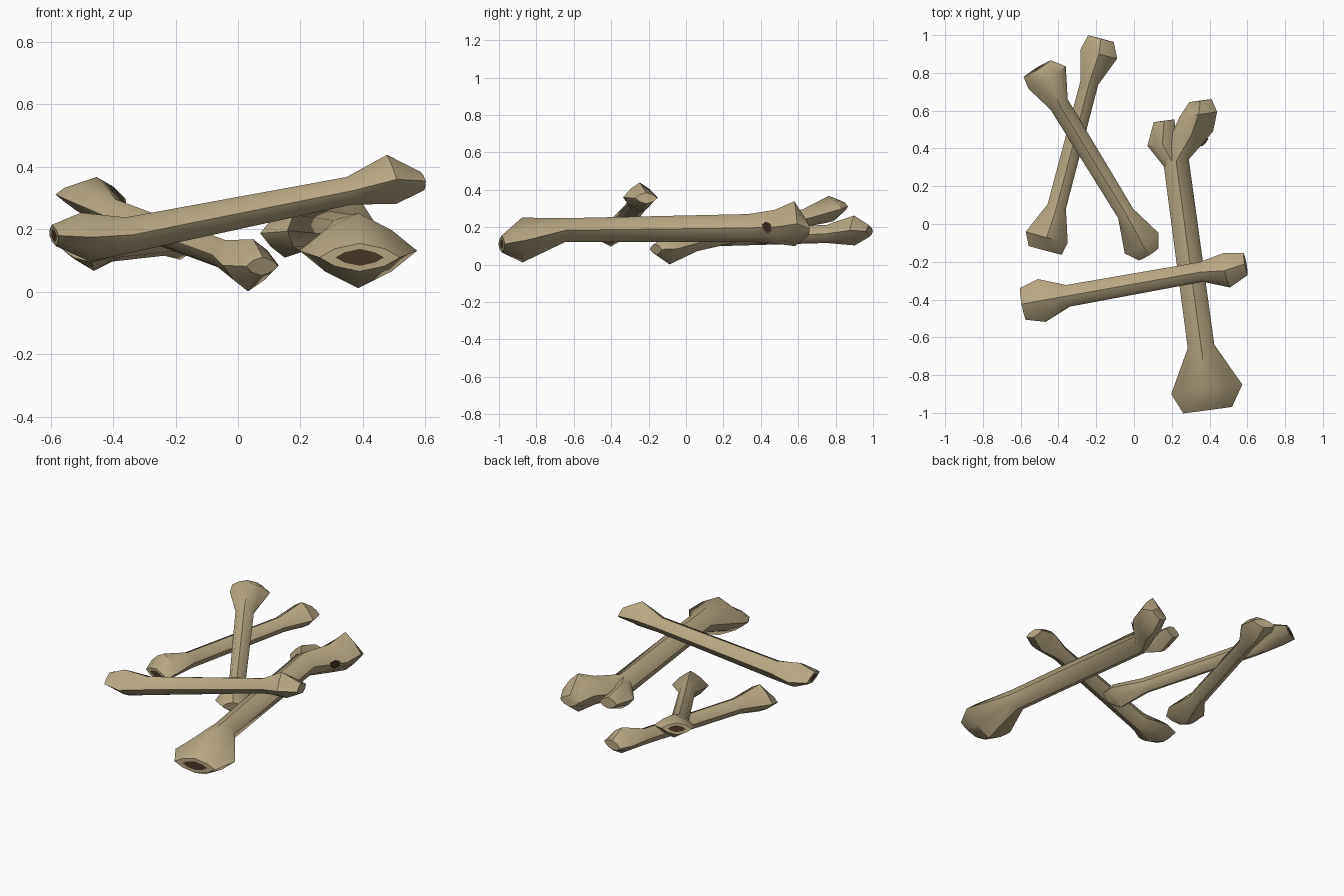
import bpy, bmesh, math
from mathutils import Vector
from mathutils.bvhtree import BVHTree

if "Cube" in bpy.data.objects:
    bpy.data.objects.remove(bpy.data.objects["Cube"], do_unlink=True)


def make_material(name, colour):
    mat = bpy.data.materials.new(name)
    mat.use_nodes = True
    mat.diffuse_color = (*colour, 1)
    mat.node_tree.nodes["Principled BSDF"].inputs["Base Color"].default_value = (*colour, 1)
    return mat


bone_tan = make_material("bone tan", (0.48, 0.385, 0.225))
marrow_brown = make_material("marrow brown", (0.07, 0.036, 0.02))


def frame(start, end):
    """Origin, axis, side and up directions of a bone."""
    origin = Vector(start)
    axis = (Vector(end) - origin).normalized()
    side = axis.cross(Vector((0, 0, 1))).normalized()
    return origin, axis, side, side.cross(axis)


def add_ring(bm, fr, ring, size=1.0):
    """Eight-sided ring: distance, side offset, up offset, half width, half height, corner fullness."""
    origin, axis, side, up = fr
    s, cx, cz, w, h, k = ring
    corners = ((1, 0), (k, k), (0, 1), (-k, k), (-1, 0), (-k, -k), (0, -1), (k, -k))
    centre = origin + axis * s
    return [bm.verts.new(centre + side * (cx + a * w * size) + up * (cz + b * h * size))
            for a, b in corners]


def bridge(bm, first, second):
    n = len(first)
    for i in range(n):
        bm.faces.new((first[i], first[(i + 1) % n], second[(i + 1) % n], second[i]))


def loft(bm, fr, rings, dark_ends=()):
    loops = [add_ring(bm, fr, ring) for ring in rings]
    for first, second in zip(loops, loops[1:]):
        bridge(bm, first, second)
    for index in (0, -1):
        cap = loops[index]
        if index in dark_ends:
            # Exposed marrow inset in the broken end
            inner = add_ring(bm, fr, rings[index], 0.6)
            bridge(bm, cap, inner)
            bm.faces.new(inner).material_index = 1
        else:
            bm.faces.new(cap)


def finish(bm, name):
    bmesh.ops.recalc_face_normals(bm, faces=bm.faces)
    mesh = bpy.data.meshes.new(name)
    bm.to_mesh(mesh)
    obj = bpy.data.objects.new(name, mesh)
    bpy.context.collection.objects.link(obj)
    mesh.materials.append(bone_tan)
    mesh.materials.append(marrow_brown)
    bpy.ops.object.select_all(action="DESELECT")
    obj.select_set(True)
    bpy.context.view_layer.objects.active = obj
    bpy.ops.object.shade_smooth_by_angle(angle=math.radians(42))
    return obj


ROUND, KNOB, CAP = 0.7, 0.56, 0.62


def bone(name, start, end, rings, dark_ends, lobe=None):
    bm = bmesh.new()
    fr = frame(start, end)
    loft(bm, fr, rings, dark_ends)
    if lobe:
        loft(bm, fr, lobe)
    return finish(bm, name)


# Short bone lying lowest at the back right
bone("lower_short_bone", (-0.47, -0.14, 0.14), (-0.17, 1, 0.17), [
    (0, 0, -0.01, 0.09, 0.035, CAP),
    (0.07, -0.01, 0.01, 0.115, 0.085, KNOB),
    (0.24, 0, 0, 0.05, 0.05, ROUND),
    (0.92, 0, 0, 0.048, 0.048, ROUND),
    (1.08, 0.01, 0.015, 0.1, 0.08, KNOB),
    (1.16, 0, 0.01, 0.07, 0.03, CAP)], (0,))

# Short bone leaning across it
bone("leaning_short_bone", (0.1, -0.18, 0.066), (-0.535, 0.86, 0.3), [
    (0.03, -0.01, 0.01, 0.06, 0.03, CAP),
    (0.1, -0.01, 0, 0.105, 0.085, KNOB),
    (0.28, 0, 0, 0.047, 0.047, ROUND),
    (0.97, 0, 0, 0.053, 0.048, ROUND),
    (1.13, 0.02, 0.02, 0.115, 0.07, KNOB),
    (1.2, 0, 0.02, 0.085, 0.035, CAP)], (-1,))

# Short bone resting on the long one at the front
bone("front_short_bone", (-0.6, -0.425, 0.132), (0.6, -0.21, 0.372), [
    (0.02, 0, 0.045, 0.085, 0.035, CAP),
    (0.12, 0, 0.02, 0.115, 0.08, KNOB),
    (0.26, 0, 0, 0.058, 0.057, ROUND),
    (0.99, 0, 0, 0.053, 0.045, ROUND),
    (1.13, 0.015, 0.01, 0.093, 0.08, KNOB),
    (1.23, 0, -0.015, 0.06, 0.03, CAP)], (0,))

# Long thick bone with a double-lobed back end
long_bone = bone("long_bone", (0.4, -0.985, 0.18), (0.179, 0.66, 0.2), [
    (0, -0.01, -0.07, 0.13, 0.045, CAP),
    (0.11, 0, -0.05, 0.19, 0.12, KNOB),
    (0.34, 0, 0, 0.071, 0.064, ROUND),
    (1.33, 0, 0, 0.068, 0.074, ROUND),
    (1.46, 0.1, 0.005, 0.115, 0.09, KNOB),
    (1.56, 0.15, 0.02, 0.1, 0.12, KNOB),
    (1.63, 0.17, -0.01, 0.06, 0.035, CAP)], (0,), [
    (1.28, 0, 0, 0.05, 0.06, ROUND),
    (1.43, -0.06, -0.01, 0.08, 0.078, KNOB),
    (1.55, -0.035, -0.01, 0.055, 0.035, CAP)])

# Small marrow spot on the side of the back lobe
tree = BVHTree.FromObject(long_bone, bpy.context.evaluated_depsgraph_get())
hit, normal, _, _ = tree.ray_cast(Vector((0.95, 0, 0.2)), Vector((-0.8, 0.6, 0)).normalized())
if hit:
    bm = bmesh.new()
    bmesh.ops.create_circle(bm, cap_ends=True, segments=6, radius=0.032)
    bm.transform(normal.to_track_quat("Z", "Y").to_matrix().to_4x4())
    bmesh.ops.translate(bm, verts=bm.verts, vec=hit + normal * 0.003)
    for face in bm.faces:
        face.material_index = 1
    finish(bm, "marrow_spot")
